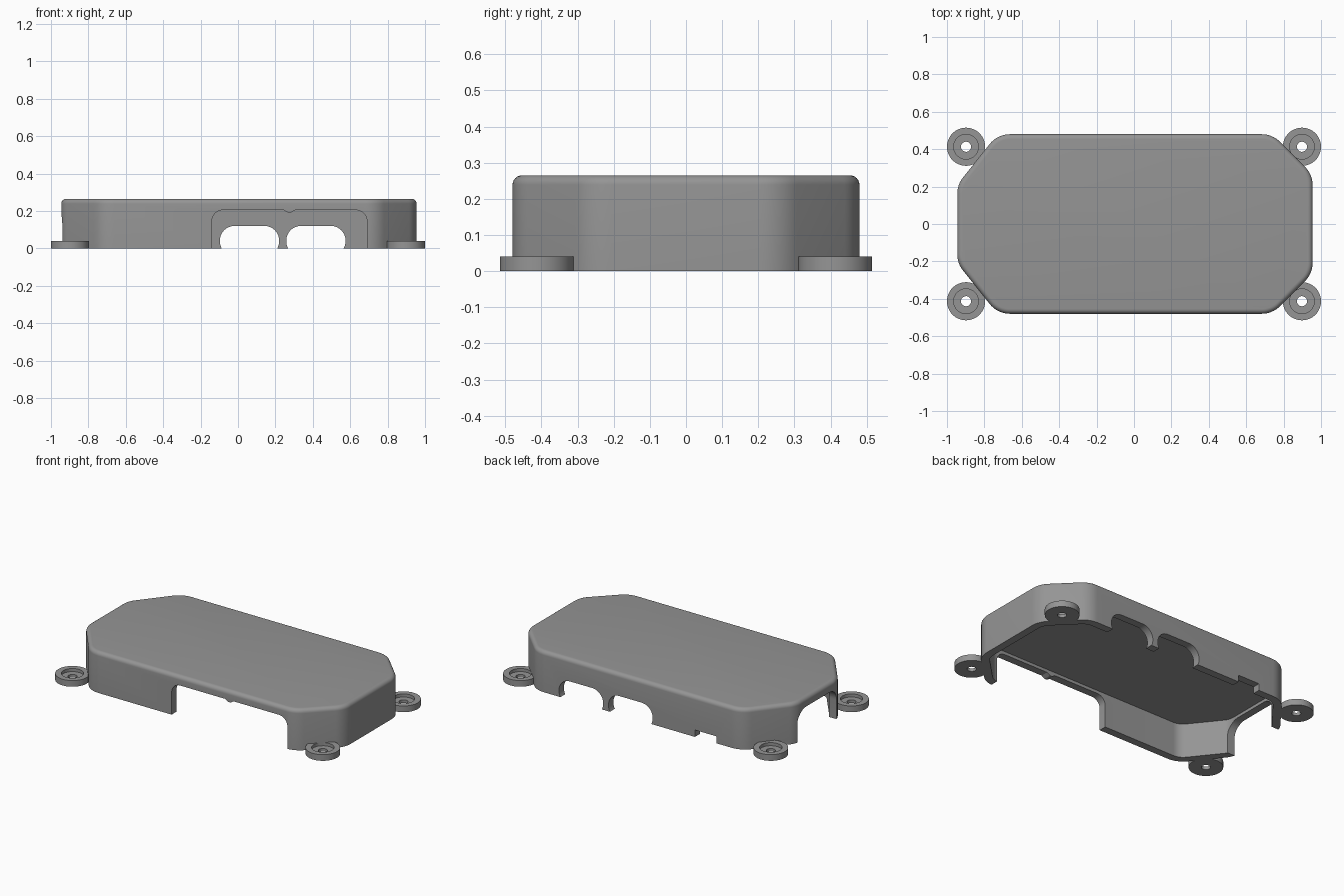
import bpy, bmesh, math
from mathutils import Vector

if "Cube" in bpy.data.objects:
    bpy.data.objects.remove(bpy.data.objects["Cube"])

# Single grey plastic
mat = bpy.data.materials.new("grey_plastic")
mat.diffuse_color = (0.30, 0.30, 0.30, 1)
mat.use_nodes = True
mat.node_tree.nodes["Principled BSDF"].inputs["Base Color"].default_value = mat.diffuse_color

CORNERS = [(-0.73, -0.48), (0.74, -0.48), (0.955, -0.265), (0.955, 0.265),
           (0.74, 0.48), (-0.73, 0.48), (-0.945, 0.21), (-0.945, -0.21)]
HEIGHT, EDGE, WALL, CEILING = 0.265, 0.026, 0.05, 0.225


def outline(inset, radius=0.14, steps=8):
    """Eight-sided outline moved inwards, with rounded corners."""
    pts, n = [], len(CORNERS)
    for i in range(n):
        p0, p, p1 = (Vector(CORNERS[j % n]) for j in (i - 1, i, i + 1))
        d0, d1 = (p - p0).normalized(), (p1 - p).normalized()
        n0, n1 = Vector((-d0.y, d0.x)), Vector((-d1.y, d1.x))
        mid = (n0 + n1).normalized()
        centre = p + mid * radius / mid.dot(n0)
        a0, turn = math.atan2(-n0.y, -n0.x), d1.angle(d0)
        for k in range(steps + 1):
            a = a0 + turn * k / steps
            r = radius - inset
            pts.append((centre.x + r * math.cos(a), centre.y + r * math.sin(a)))
    return pts


def finish(bm, name):
    bmesh.ops.recalc_face_normals(bm, faces=bm.faces)
    mesh = bpy.data.meshes.new(name)
    bm.to_mesh(mesh)
    bm.free()
    mesh.materials.append(mat)
    ob = bpy.data.objects.new(name, mesh)
    bpy.context.collection.objects.link(ob)
    return ob


def smooth(ob):
    bpy.ops.object.select_all(action='DESELECT')
    ob.select_set(True)
    bpy.context.view_layer.objects.active = ob
    bpy.ops.object.shade_smooth_by_angle(angle=math.radians(30))


def make_shell():
    """Loft from the inner ceiling, down, round the rim and up to the top."""
    levels = [(WALL, CEILING), (WALL, 0), (0, 0)]
    for k in range(7):
        a = math.pi / 2 * k / 6
        levels.append((EDGE * (1 - math.cos(a)), HEIGHT - EDGE + EDGE * math.sin(a)))
    bm = bmesh.new()
    rings = [[bm.verts.new((x, y, z)) for x, y in outline(d)] for d, z in levels]
    n = len(rings[0])
    for a, b in zip(rings, rings[1:]):
        for i in range(n):
            j = (i + 1) % n
            bm.faces.new((a[i], a[j], b[j], b[i]))
    bm.faces.new(rings[0])
    bm.faces.new(rings[-1])
    return finish(bm, "cover_shell")


def opening(u0, u1, z0, z1, r, tooth=None):
    """Arch profile with rounded upper corners, and lower ones if z0 > -0.1."""
    def arc(cu, cz, start):
        return [(cu + r * math.cos(math.radians(start + 90 * k / 8)),
                 cz + r * math.sin(math.radians(start + 90 * k / 8))) for k in range(9)]
    pts = arc(u1 - r, z1 - r, 0)
    if tooth:
        pts += [(tooth + 0.03, z1), (tooth + 0.008, z1 - 0.014),
                (tooth - 0.008, z1 - 0.014), (tooth - 0.03, z1)]
    pts += arc(u0 + r, z1 - r, 90)
    if z0 > -0.1:
        pts += arc(u0 + r, z0 + r, 180)[:-1] + arc(u1 - r, z0 + r, 270)[:-1]
    else:
        pts += [(u0, z0), (u1, z0)]
    return pts


def cut(ob, profile, axis, a, b):
    """Cut a profile through a wall between a and b along the axis."""
    bm = bmesh.new()
    place = (lambda u, z, d: (u, d, z)) if axis == 'Y' else (lambda u, z, d: (d, u, z))
    lo = [bm.verts.new(place(u, z, a)) for u, z in profile]
    hi = [bm.verts.new(place(u, z, b)) for u, z in profile]
    for i in range(len(lo)):
        j = (i + 1) % len(lo)
        bm.faces.new((lo[i], lo[j], hi[j], hi[i]))
    bm.faces.new(lo)
    bm.faces.new(hi)
    cutter = finish(bm, "opening_cutter")
    cutter.hide_render = True
    mod = ob.modifiers.new("opening", 'BOOLEAN')
    mod.operation, mod.solver, mod.object = 'DIFFERENCE', 'EXACT', cutter
    bpy.context.view_layer.objects.active = ob
    bpy.ops.object.modifier_apply(modifier=mod.name)
    bpy.data.objects.remove(cutter)


# Cover with its wall openings
shell = make_shell()
cut(shell, opening(-0.14, 0.69, -0.2, 0.205, 0.06, 0.275), 'Y', -0.6, -0.40)
cut(shell, opening(-0.097, 0.22, -0.04, 0.12, 0.078), 'Y', 0.40, 0.6)
cut(shell, opening(0.258, 0.575, -0.04, 0.12, 0.078), 'Y', 0.40, 0.6)
cut(shell, opening(-0.555, -0.40, -0.2, 0.045, 0.004), 'Y', 0.40, 0.6)
cut(shell, opening(-0.2, 0.2, -0.2, 0.205, 0.08), 'X', -1.1, -0.86)
smooth(shell)


def make_lug(name, cx, cy):
    """Screw lug: ring with a counterbore and a through hole."""
    profile = [(0.027, 0), (0.102, 0), (0.102, 0.04), (0.066, 0.04),
               (0.066, 0.02), (0.027, 0.02)]
    bm, n = bmesh.new(), 48
    rings = [[bm.verts.new((cx + r * math.cos(2 * math.pi * i / n),
                            cy + r * math.sin(2 * math.pi * i / n), z))
              for i in range(n)] for r, z in profile]
    for a, b in zip(rings, rings[1:] + rings[:1]):
        for i in range(n):
            j = (i + 1) % n
            bm.faces.new((a[i], a[j], b[j], b[i]))
    smooth(finish(bm, name))


for sx, side in ((-1, "left"), (1, "right")):
    for sy, end in ((-1, "front"), (1, "back")):
        make_lug(f"screw_lug_{end}_{side}", sx * 0.898, sy * 0.413)
